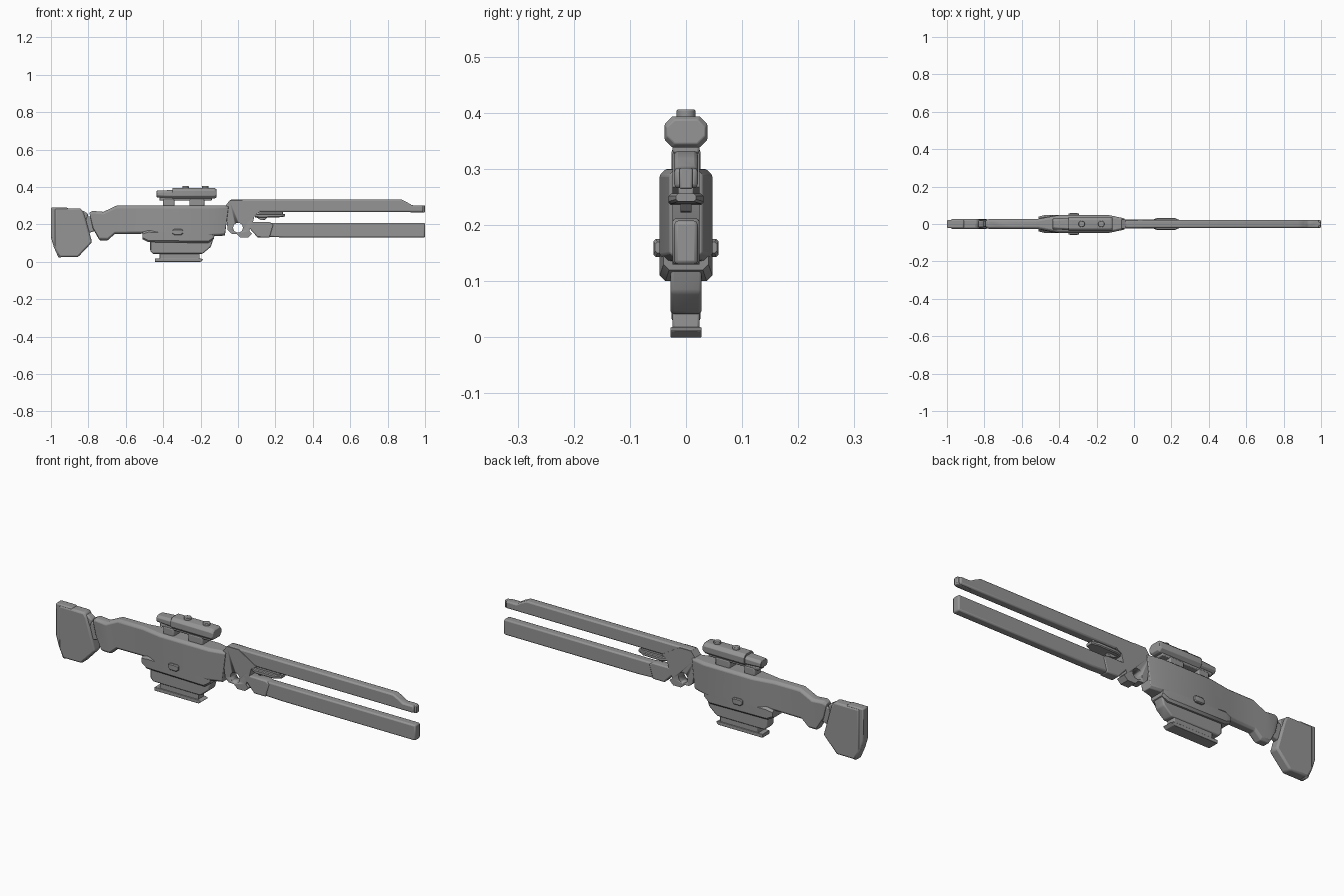
import bpy, bmesh, math
from mathutils import Matrix

cube = bpy.data.objects.get("Cube")
if cube:
    bpy.data.objects.remove(cube, do_unlink=True)

GREY = (0.3, 0.3, 0.3, 1)
metal = bpy.data.materials.new("gunmetal grey")
metal.use_nodes = True
metal.diffuse_color = GREY
metal.node_tree.nodes["Principled BSDF"].inputs["Base Color"].default_value = GREY


def finish(name, bm, bevel=0.0):
    bmesh.ops.recalc_face_normals(bm, faces=bm.faces)
    mesh = bpy.data.meshes.new(name)
    bm.to_mesh(mesh)
    bm.free()
    ob = bpy.data.objects.new(name, mesh)
    bpy.context.collection.objects.link(ob)
    mesh.materials.append(metal)
    if bevel:
        mod = ob.modifiers.new("Bevel", 'BEVEL')
        mod.width, mod.segments, mod.limit_method = bevel, 2, 'ANGLE'
    bpy.ops.object.select_all(action='DESELECT')
    ob.select_set(True)
    bpy.context.view_layer.objects.active = ob
    bpy.ops.object.shade_smooth_by_angle(angle=math.radians(35))
    return ob


def prism(name, outline, half, bevel=0.006):
    """Side outline (x, z) extruded evenly to both sides."""
    bm = bmesh.new()
    face = bm.faces.new([bm.verts.new((x, -half, z)) for x, z in outline])
    ext = bmesh.ops.extrude_face_region(bm, geom=[face])["geom"]
    for v in ext:
        if isinstance(v, bmesh.types.BMVert):
            v.co.y = half
    return finish(name, bm, bevel)


def loft(name, stations, chamfer=0.01, bevel=0.0):
    """Chamfered sections (x_bottom, z_bottom, x_top, z_top, half width)."""
    bm = bmesh.new()
    rings = []
    for xb, zb, xt, zt, w in stations:
        c, t = chamfer, min(0.4, chamfer / (zt - zb))
        shape = [(-w + c, 0), (w - c, 0), (w, t), (w, 1 - t),
                 (w - c, 1), (c - w, 1), (-w, 1 - t), (-w, t)]
        rings.append([bm.verts.new((xb + (xt - xb) * f, y, zb + (zt - zb) * f))
                      for y, f in shape])
    for a, b in zip(rings, rings[1:]):
        for i in range(len(a)):
            j = (i + 1) % len(a)
            bm.faces.new((a[i], a[j], b[j], b[i]))
    bm.faces.new(rings[0])
    bm.faces.new(rings[-1])
    return finish(name, bm, bevel)


def box(name, x0, x1, z0, z1, half, bevel=0.004):
    return prism(name, [(x0, z0), (x1, z0), (x1, z1), (x0, z1)], half, bevel)


def cylinder(name, centre, radius, depth, across=False, bevel=0.003):
    bm = bmesh.new()
    bmesh.ops.create_cone(bm, cap_ends=True, segments=24, radius1=radius,
                          radius2=radius, depth=depth)
    turn = Matrix.Rotation(math.pi / 2 if across else 0, 4, 'X')
    bm.transform(Matrix.Translation(centre) @ turn)
    return finish(name, bm, bevel)


# Butt stock, pad and slanted collar
prism("butt_stock", [(-.98, .285), (-.84, .285), (-.825, .262), (-.815, .23),
                     (-.78, .105), (-.855, .025), (-.955, .025), (-.98, .07)], .026, .009)
prism("butt_pad", [(-1, .29), (-.91, .29), (-.90, .24), (-.915, .08),
                   (-.945, .022), (-.96, .022), (-.985, .08), (-1, .13)], .022, .006)
prism("butt_top_step", [(-.86, .275), (-.825, .272), (-.80, .255), (-.815, .21), (-.86, .2)], .018)
prism("stock_neck", [(-.83, .24), (-.77, .245), (-.75, .17), (-.81, .15)], .015)

# Grip blending into the wide receiver
loft("receiver", [(-.775, .175, -.795, .262, .021),
                  (-.74, .115, -.778, .272, .027),
                  (-.695, .115, -.72, .267, .027),
                  (-.66, .148, -.65, .30, .027),
                  (-.51, .15, -.51, .30, .028),
                  (-.43, .142, -.40, .30, .047),
                  (-.15, .135, -.13, .30, .047),
                  (-.07, .14, -.05, .30, .03)], .011, .003)

# Housing below the receiver with the magazine
loft("magazine_housing", [(-.51, .12, -.51, .158, .04), (-.48, .105, -.48, .168, .047),
                          (-.16, .10, -.16, .165, .047), (-.13, .12, -.125, .165, .04)], .01)
prism("magazine", [(-.47, .13), (-.47, .06), (-.455, .042), (-.19, .042),
                   (-.145, .08), (-.13, .13)], .028)
box("magazine_neck", -.42, -.205, .01, .05, .024)
prism("magazine_foot", [(-.445, 0), (-.20, 0), (-.185, .012), (-.20, .018), (-.445, .018)], .028, .002)
loft("cross_knob", [(-.35, .15, -.35, .17, .055), (-.34, .143, -.34, .175, .058),
                    (-.305, .143, -.305, .175, .058), (-.295, .15, -.295, .17, .055)], .004)

# Sight with its mounts and dials
loft("sight_body", [(-.35, .338, -.35, .394, .038), (-.125, .338, -.125, .394, .038),
                    (-.115, .345, -.115, .388, .034)], .014, .002)
loft("sight_eyepiece", [(-.435, .345, -.435, .38, .028), (-.345, .342, -.345, .384, .033)], .01, .002)
box("sight_rail", -.42, -.14, .328, .345, .024)
for name, x0, x1 in (("rear", -.40, -.34), ("front", -.26, -.18)):
    box(name + "_sight_mount", x0, x1, .29, .336, .026, .006)
for name, x in (("rear", -.28), ("front", -.175)):
    cylinder(name + "_sight_dial", (x, 0, .395), .017, .022)

# Hinge frame with a round through hole
frame = prism("hinge_frame", [(-.07, .295), (-.045, .328), (.02, .328), (.12, .268),
                              (.09, .25), (.08, .212), (.06, .165), (.075, .15),
                              (.055, .13), (.012, .13), (-.005, .148), (-.035, .15),
                              (-.055, .17)], .024, 0)
cutter = cylinder("hinge_hole_cutter", (0, 0, .182), .026, .2, True, 0)
cutter.hide_render = True
bpy.context.view_layer.objects.active = frame
cut = frame.modifiers.new("Hole", 'BOOLEAN')
cut.operation, cut.object, cut.solver = 'DIFFERENCE', cutter, 'EXACT'
bpy.ops.object.modifier_apply(modifier=cut.name)
bpy.data.objects.remove(cutter, do_unlink=True)

# Upper and lower barrels
prism("upper_barrel", [(-.06, .302), (-.043, .332), (.875, .332), (.905, .318),
                       (.93, .302), (.99, .302), (.99, .266), (-.04, .266)], .021, .007)
box("upper_muzzle", .92, 1, .264, .302, .012)
prism("lower_barrel", [(.12, .208), (1, .208), (1, .13), (.25, .13), (.12, .135)], .021, .007)
prism("lower_barrel_base", [(.032, .212), (.17, .212), (.19, .20), (.17, .13), (.105, .13)], .024)

# Small tray between the barrels
loft("barrel_tray", [(.09, .238, .09, .256, .018), (.12, .236, .12, .256, .031),
                     (.22, .238, .22, .256, .031), (.252, .242, .252, .256, .018)], .004)
box("tray_rib", .11, .24, .25, .27, .014)
prism("tray_catch", [(.09, .242), (.16, .242), (.145, .225), (.125, .222)], .01, .002)
